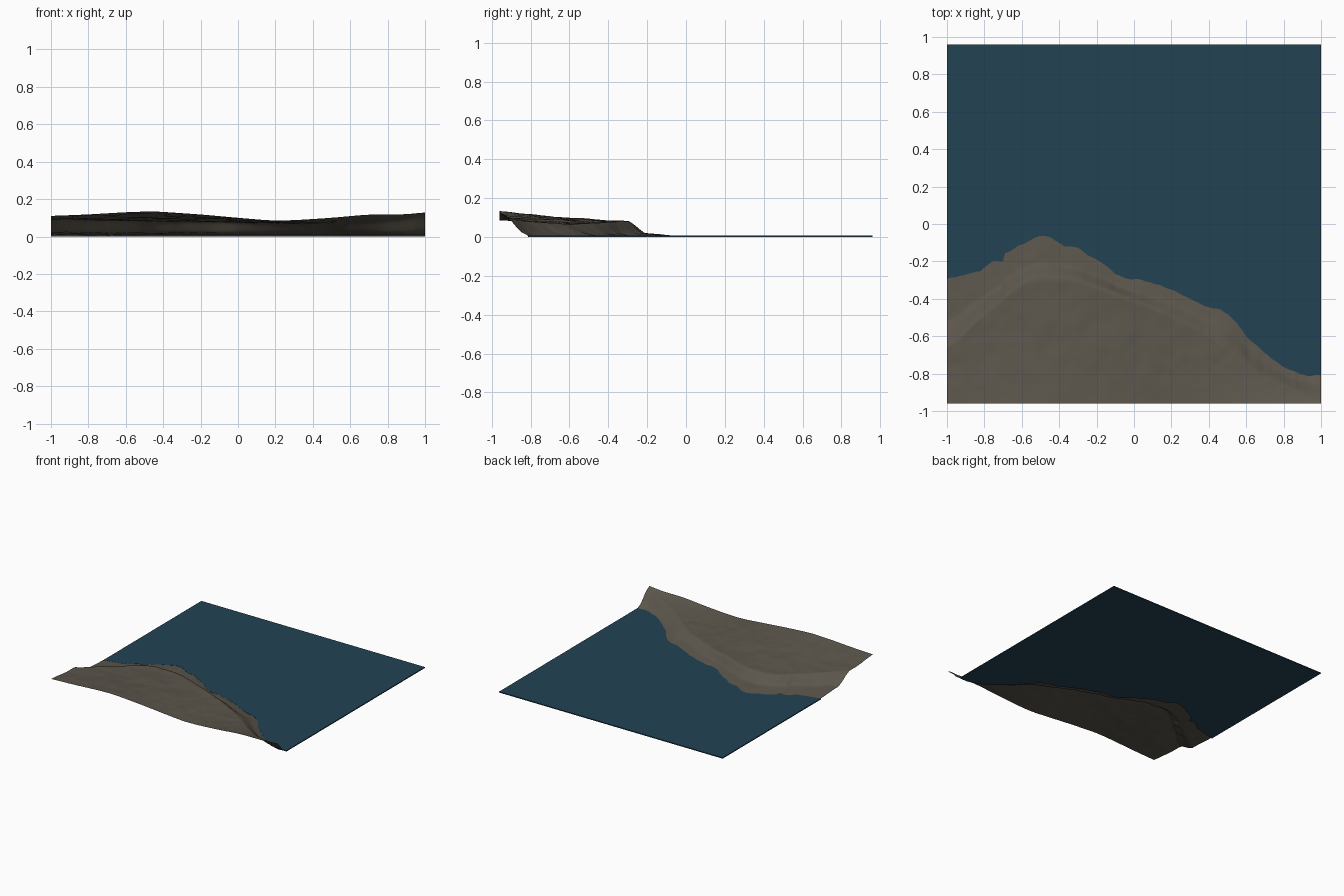
import bpy
import bmesh
from mathutils import Vector, noise

cube = bpy.data.objects.get("Cube")
if cube:
    bpy.data.objects.remove(cube, do_unlink=True)

HALF_X, HALF_Y = 1.0, 0.96
WATER_TOP = 0.008
COLUMNS = 200

# Waterline in plan (x, y)
SHORE = [(-1, -.295), (-.9, -.27), (-.82, -.25), (-.76, -.2), (-.7, -.2), (-.695, -.16),
         (-.62, -.12), (-.57, -.095), (-.5, -.06), (-.44, -.075), (-.37, -.12), (-.3, -.125),
         (-.25, -.165), (-.18, -.2), (-.1, -.265), (-.05, -.29), (.05, -.3), (.2, -.35),
         (.3, -.4), (.38, -.44), (.45, -.455), (.5, -.48), (.55, -.53), (.6, -.6),
         (.7, -.69), (.8, -.765), (.88, -.8), (.92, -.81), (1, -.81)]
# Top of the cliff in plan, its height, and the height of the front border
CREST_Y = [(-1, -.68), (-.86, -.54), (-.58, -.3), (-.33, -.29), (0, -.41), (.2, -.5),
           (.4, -.6), (.68, -.82), (.9, -.92), (1, -.94)]
CREST_Z = [(-1, .09), (-.6, .082), (0, .075), (.4, .066), (.68, .08), (.9, .1), (1, .12)]
FRONT_Z = [(-1, .11), (-.8, .118), (-.6, .13), (-.45, .135), (-.2, .118), (0, .1),
           (.18, .085), (.3, .087), (.5, .1), (.7, .118), (.9, .118), (1, .13)]


def material(name, rgb):
    mat = bpy.data.materials.new(name)
    mat.use_nodes = True
    color = (*rgb, 1)
    mat.diffuse_color = color
    mat.node_tree.nodes["Principled BSDF"].inputs["Base Color"].default_value = color
    return mat


def lookup(points, x):
    """Straight interpolation along a list of points."""
    x = min(max(x, points[0][0]), points[-1][0])
    for (xa, a), (xb, b) in zip(points, points[1:]):
        if x <= xb:
            return a + (b - a) * (x - xa) / (xb - xa)


def soft(points, x):
    """Interpolation averaged over a short window, to round the corners."""
    return sum(lookup(points, x + k * .025) for k in range(-2, 3)) / 5


def add_object(name, bm, mat):
    bmesh.ops.recalc_face_normals(bm, faces=bm.faces)
    mesh = bpy.data.meshes.new(name)
    bm.to_mesh(mesh)
    bm.free()
    mesh.materials.append(mat)
    obj = bpy.data.objects.new(name, mesh)
    bpy.context.collection.objects.link(obj)
    return obj


def shore_y(x):
    return lookup(SHORE, x) + .006 * noise.noise(Vector((x * 25, 0, 0)))


def land_column(x):
    """Points from the waterline over beach, cliff and plateau to the front border."""
    shore, crest = shore_y(x), soft(CREST_Y, x)
    top, front = soft(CREST_Z, x), soft(FRONT_Z, x)
    foot = shore + (crest - shore) * (.6 if x < -.3 else .6 - .4 * (x + .3) / 1.3)
    points = []
    for i in range(8):
        t = i / 8
        points.append((shore + (foot - shore) * t, WATER_TOP - .001 + .013 * t))
    for i in range(14):
        t = i / 14
        rise = .5 * t + .5 * t * t * (3 - 2 * t)
        points.append((foot + (crest - foot) * t, .02 + (top - .02) * rise))
    for i in range(31):
        t = i / 30
        points.append((crest + (-HALF_Y - crest) * t, top + (front - top) * t ** 1.4))
    # Small bumps, fading out at the water and at the borders
    result = []
    for y, z in points:
        bump = noise.noise(Vector((x * 7, y * 7, 3))) + .5 * noise.noise(Vector((x * 18, y * 18, 8)))
        fade = min(1, (shore - y) / .1) * min(1, (y + HALF_Y) / .1)
        result.append(Vector((x, y, z + .005 * bump * fade)))
    return result


xs = [-HALF_X + 2 * HALF_X * i / COLUMNS for i in range(COLUMNS + 1)]

# Land: an open sheet
bm = bmesh.new()
columns = [[bm.verts.new(p) for p in land_column(x)] for x in xs]
for a, b in zip(columns, columns[1:]):
    for j in range(len(a) - 1):
        bm.faces.new((a[j], a[j + 1], b[j + 1], b[j]))
land = add_object("land", bm, material("rock_brown", (.107, .093, .072)))
if land.data.polygons[0].normal.z < 0:
    land.data.flip_normals()
land.data.shade_smooth()

# Water: a thin slab ending at the shore
bm = bmesh.new()
outline = [(x, shore_y(x)) for x in xs] + [(HALF_X, HALF_Y), (-HALF_X, HALF_Y)]
sheet = bm.faces.new([bm.verts.new((x, y, 0)) for x, y in outline])
extruded = bmesh.ops.extrude_face_region(bm, geom=[sheet], use_keep_orig=True)
top_verts = [v for v in extruded["geom"] if isinstance(v, bmesh.types.BMVert)]
bmesh.ops.translate(bm, verts=top_verts, vec=(0, 0, WATER_TOP))
add_object("water", bm, material("deep_water_blue", (.016, .0545, .0887)))
